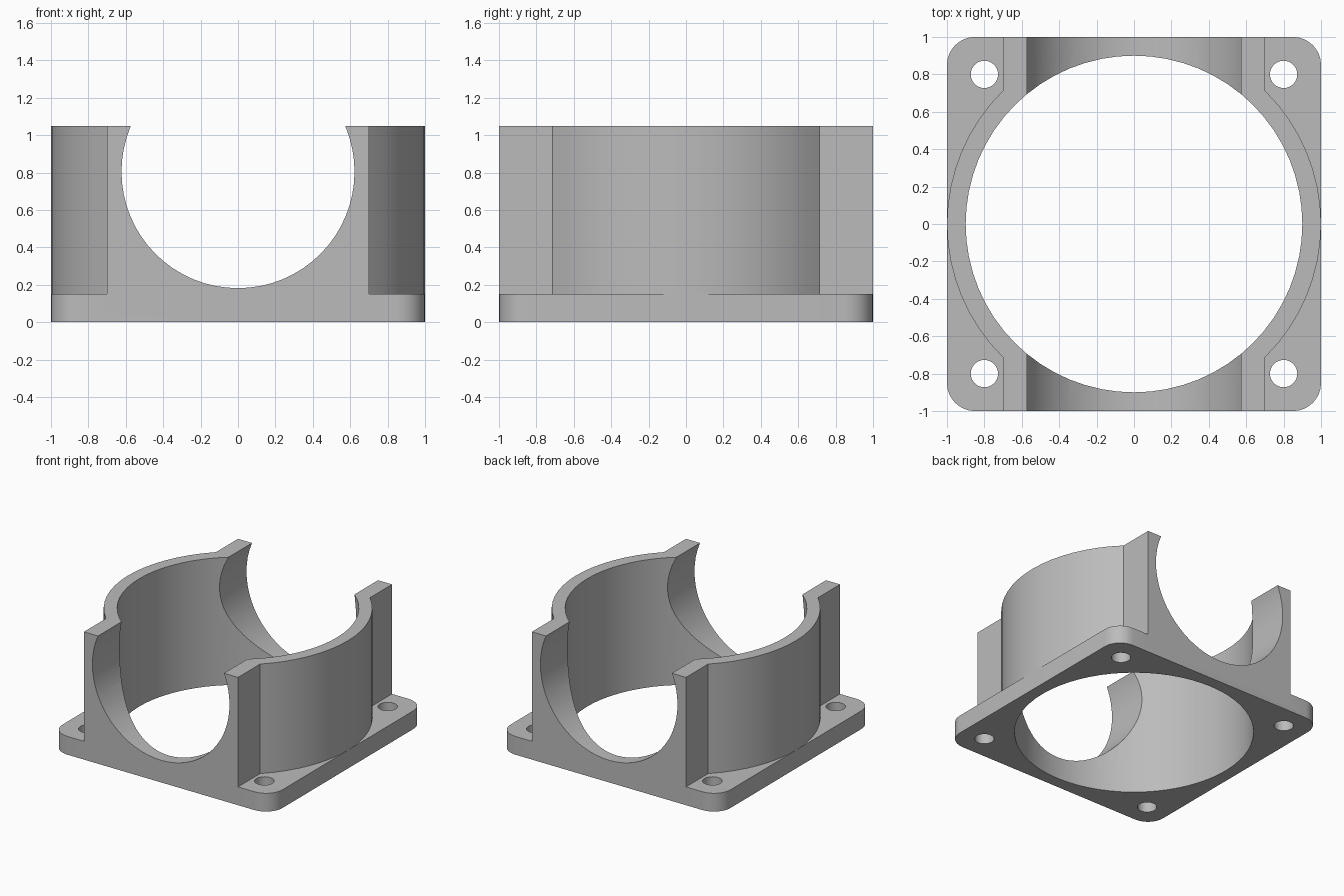
import bpy
import bmesh
from math import cos, sin, pi, asin, radians
from mathutils import Matrix

cube = bpy.data.objects.get("Cube")
if cube:
    bpy.data.objects.remove(cube, do_unlink=True)

BASE_H, TOP = 0.15, 1.05
BORE_R, TUNNEL_R, TUNNEL_Z = 0.9, 0.623, 0.805

grey = bpy.data.materials.new("plain grey")
grey.use_nodes = True
colour = (0.5, 0.5, 0.5, 1)
grey.diffuse_color = colour
grey.node_tree.nodes["Principled BSDF"].inputs["Base Color"].default_value = colour


def make_object(name, bm):
    bmesh.ops.recalc_face_normals(bm, faces=bm.faces)
    mesh = bpy.data.meshes.new(name)
    bm.to_mesh(mesh)
    bm.free()
    mesh.materials.append(grey)
    obj = bpy.data.objects.new(name, mesh)
    bpy.context.collection.objects.link(obj)
    return obj


def prism(name, outline, z0, z1):
    bm = bmesh.new()
    face = bm.faces.new([bm.verts.new((x, y, z0)) for x, y in outline])
    new = bmesh.ops.extrude_face_region(bm, geom=[face])["geom"]
    verts = [v for v in new if isinstance(v, bmesh.types.BMVert)]
    bmesh.ops.translate(bm, verts=verts, vec=(0, 0, z1 - z0))
    return make_object(name, bm)


def arc(cx, cy, r, start, end, steps):
    return [(cx + r * cos(start + (end - start) * i / steps),
             cy + r * sin(start + (end - start) * i / steps))
            for i in range(steps + 1)]


def cylinder(name, r, depth, matrix, segments=64):
    bm = bmesh.new()
    bmesh.ops.create_cone(bm, cap_ends=True, segments=segments,
                          radius1=r, radius2=r, depth=depth, matrix=matrix)
    return make_object(name, bm)


def combine(target, other, operation):
    mod = target.modifiers.new(operation, 'BOOLEAN')
    mod.operation, mod.solver, mod.object = operation, 'EXACT', other
    bpy.context.view_layer.objects.active = target
    bpy.ops.object.modifier_apply(modifier=mod.name)
    bpy.data.objects.remove(other, do_unlink=True)


# Square base plate with rounded corners
outline = []
for i, (sx, sy) in enumerate([(1, 1), (-1, 1), (-1, -1), (1, -1)]):
    outline += arc(0.85 * sx, 0.85 * sy, 0.15, i * pi / 2, (i + 1) * pi / 2, 8)
bracket = prism("motor_ring_bracket", outline, 0, BASE_H)

# Upright body: round side walls joined to flat front and back blocks
a = asin(0.714)
steps = 8
side = [(cos(k * pi / 32), sin(k * pi / 32)) for k in range(-steps + 1, steps)]
side = [(0.7, -1), (0.7, -sin(a))] + side[:] + [(0.7, sin(a)), (0.7, 1)]
body = prism("upright_body", side + [(-x, -y) for x, y in side], 0.05, TOP)
combine(bracket, body, 'UNION')

# Vertical bore, front-to-back tunnel and four screw holes
combine(bracket, cylinder("bore_cutter", BORE_R, 4, Matrix()), 'DIFFERENCE')
tunnel = Matrix.Translation((0, 0, TUNNEL_Z)) @ Matrix.Rotation(pi / 2, 4, 'X')
combine(bracket, cylinder("tunnel_cutter", TUNNEL_R, 4, tunnel), 'DIFFERENCE')
for sx in (-1, 1):
    for sy in (-1, 1):
        place = Matrix.Translation((0.8 * sx, 0.8 * sy, 0))
        combine(bracket, cylinder("screw_cutter", 0.073, 1, place, 32), 'DIFFERENCE')

# Smooth the curved walls, keep the edges crisp
bpy.ops.object.select_all(action='DESELECT')
bracket.select_set(True)
bpy.context.view_layer.objects.active = bracket
bpy.ops.object.shade_smooth_by_angle(angle=radians(30))
